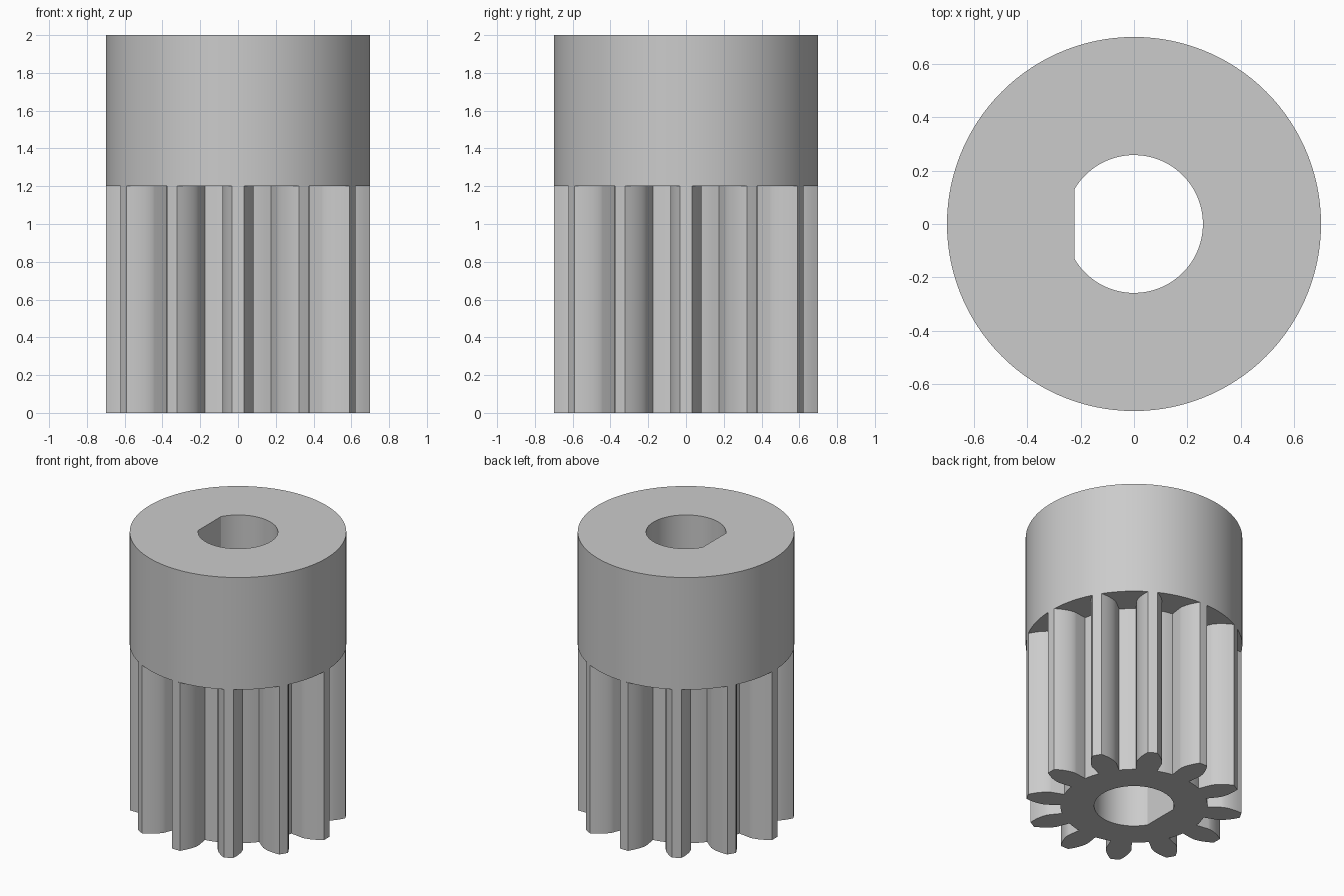
import bpy, bmesh
from math import pi, sin, cos, tan, acos, sqrt, radians

cube = bpy.data.objects.get("Cube")
if cube:
    bpy.data.objects.remove(cube)

# Main dimensions
TEETH = 12
TIP_R, PITCH_R, ROOT_R = 0.70, 0.60, 0.475
BASE_R = PITCH_R * cos(radians(20))
BORE_R, FLAT_X = 0.258, -0.2235
GEAR_TOP, TOP = 1.2, 2.0

grey = bpy.data.materials.new("plain grey")
grey.use_nodes = True
grey.diffuse_color = (0.6, 0.6, 0.6, 1)
grey.node_tree.nodes["Principled BSDF"].inputs["Base Color"].default_value = grey.diffuse_color


def polar(r, a):
    return (r * cos(a), r * sin(a))


def involute(a):
    return tan(a) - a


def gear_profile():
    """Involute teeth with straight radial flanks below the base circle."""
    base_half = pi / (2 * TEETH) + involute(radians(20))
    steps = 8
    flank = [(ROOT_R, base_half)]
    for i in range(steps + 1):
        r = BASE_R + (TIP_R - BASE_R) * (i / steps) ** 1.5
        flank.append((r, base_half - involute(acos(min(1, BASE_R / r)))))
    half_gap = pi / TEETH - base_half
    pts = []
    for t in range(TEETH):
        mid = 2 * pi * t / TEETH
        pts += [polar(r, mid - a) for r, a in flank]
        pts.append(polar(TIP_R, mid))
        pts += [polar(r, mid + a) for r, a in reversed(flank)]
        # root floor up to the next tooth
        gap = mid + pi / TEETH
        pts += [polar(ROOT_R, gap + k * half_gap) for k in (-0.5, 0, 0.5)]
    return pts


def circle_profile(r, n):
    return [polar(r, 2 * pi * i / n) for i in range(n)]


def bore_profile(n=64):
    """Round shaft hole with one flat side."""
    end = acos(FLAT_X / BORE_R)
    return [polar(BORE_R, -end + 2 * end * i / n) for i in range(n + 1)]


def bored_prism(name, outer, z0, z1, caps):
    """Extrude an outer profile with the shaft hole running through it."""
    bm = bmesh.new()
    rims = {z0: [], z1: []}
    for profile, outward in ((outer, True), (bore_profile(), False)):
        low = [bm.verts.new((x, y, z0)) for x, y in profile]
        high = [bm.verts.new((x, y, z1)) for x, y in profile]
        for i in range(len(low)):
            j = (i + 1) % len(low)
            quad = [low[i], low[j], high[j], high[i]]
            bm.faces.new(quad if outward else quad[::-1])
            rims[z0].append(bm.edges.get((low[i], low[j])))
            rims[z1].append(bm.edges.get((high[i], high[j])))
    for z in caps:
        up = 1 if z == z1 else -1
        made = bmesh.ops.triangle_fill(bm, edges=rims[z], use_beauty=True, normal=(0, 0, up))
        for f in made["geom"]:
            if isinstance(f, bmesh.types.BMFace):
                f.normal_update()
                if f.normal.z * up < 0:
                    f.normal_flip()
    mesh = bpy.data.meshes.new(name)
    bm.to_mesh(mesh)
    bm.free()
    mesh.materials.append(grey)
    ob = bpy.data.objects.new(name, mesh)
    bpy.context.collection.objects.link(ob)
    bpy.ops.object.select_all(action="DESELECT")
    ob.select_set(True)
    bpy.context.view_layer.objects.active = ob
    bpy.ops.object.shade_smooth_by_angle(angle=radians(25))
    return ob


# Toothed lower part, open where it meets the collar
bored_prism("pinion_teeth", gear_profile(), 0, GEAR_TOP, [0])
# Plain round collar
bored_prism("collar", circle_profile(TIP_R, 120), GEAR_TOP, TOP, [GEAR_TOP, TOP])
